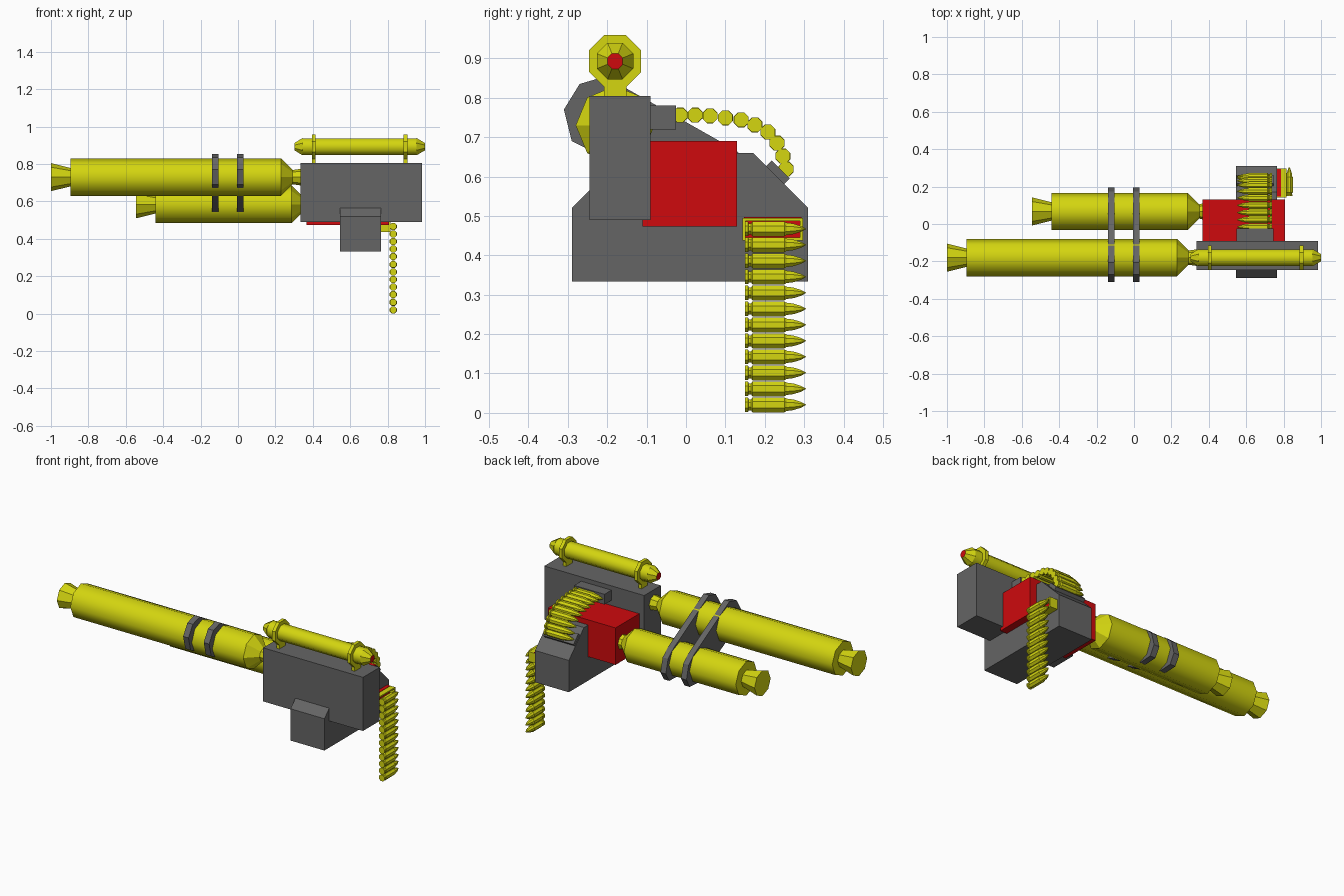
import bpy, bmesh, math
from mathutils import Vector

if "Cube" in bpy.data.objects:
    bpy.data.objects.remove(bpy.data.objects["Cube"])


def material(name, rgb):
    m = bpy.data.materials.new(name)
    m.diffuse_color = (*rgb, 1)
    m.use_nodes = True
    m.node_tree.nodes["Principled BSDF"].inputs["Base Color"].default_value = m.diffuse_color
    return m


YELLOW = material("yellow", (0.66, 0.67, 0.005))
RED = material("red", (0.62, 0.003, 0.004))
GREY = material("dark grey", (0.13, 0.13, 0.13))


def finish(name, bm, *mats):
    bmesh.ops.recalc_face_normals(bm, faces=bm.faces)
    me = bpy.data.meshes.new(name)
    bm.to_mesh(me)
    bm.free()
    for m in mats:
        me.materials.append(m)
    ob = bpy.data.objects.new(name, me)
    bpy.context.collection.objects.link(ob)
    return ob


def add_lathe(bm, axis, center, profile, sides=8, phase=0.0, smooth=False):
    """Spin (distance, radius) points around the x or y axis; caps both ends."""
    c, rings = Vector(center), []
    for t, r in profile:
        ring = []
        for i in range(sides):
            a = phase + 2 * math.pi * i / sides
            u, v = r * math.cos(a), r * math.sin(a)
            ring.append(bm.verts.new(c + Vector((t, u, v) if axis == "x" else (u, t, v))))
        rings.append(ring)
    for k in range(len(rings) - 1):
        a, b = rings[k], rings[k + 1]
        tube = abs(profile[k][1] - profile[k + 1][1]) < 1e-6
        for i in range(sides):
            j = (i + 1) % sides
            f = bm.faces.new((a[i], a[j], b[j], b[i]))
            f.smooth = smooth and tube
    return bm.faces.new(rings[0]), bm.faces.new(rings[-1])


def box(name, x, y, z, mat, tilt=0.0):
    bm = bmesh.new()
    bmesh.ops.create_cube(bm, size=1)
    bmesh.ops.scale(bm, vec=(x[1] - x[0], y[1] - y[0], z[1] - z[0]), verts=bm.verts)
    ob = finish(name, bm, mat)
    ob.location = [(a + b) / 2 for a, b in (x, y, z)]
    ob.rotation_euler.x = tilt
    return ob


def plate(name, x, outline, mat):
    """Extrude a (y, z) outline along x."""
    bm = bmesh.new()
    f = bm.faces.new([bm.verts.new((x[0], y, z)) for y, z in outline])
    g = bmesh.ops.extrude_face_region(bm, geom=[f])["geom"]
    bmesh.ops.translate(bm, vec=(x[1] - x[0], 0, 0),
                        verts=[v for v in g if isinstance(v, bmesh.types.BMVert)])
    return finish(name, bm, mat)


# Two barrels with flared muzzles, tapered rear and neck
def barrel(name, y, z, x_muzzle, x_start, x_end, x_neck):
    bm = bmesh.new()
    add_lathe(bm, "x", (0, y, z), [
        (x_muzzle, 0.075), (x_start, 0.049), (x_start, 0.1), (x_end, 0.1),
        (x_end + 0.062, 0.038), (x_neck, 0.045)], smooth=True)
    finish(name, bm, YELLOW)


barrel("upper_barrel", -0.18, 0.73, -1.0, -0.895, 0.23, 0.34)
barrel("lower_barrel", 0.067, 0.585, -0.545, -0.44, 0.287, 0.375)

# Bands strapping the barrels together
band = [(-0.31, 0.77), (-0.27, 0.835), (-0.205, 0.854), (0.126, 0.667), (0.175, 0.625),
        (0.196, 0.545), (0.165, 0.492), (0.085, 0.488), (-0.24, 0.665), (-0.29, 0.69)]
for n, x in (("front", -0.14), ("rear", -0.006)):
    plate(n + "_barrel_band", (x, x + 0.035), band, GREY)

# Receiver body, ammunition block and red core
box("receiver", (0.335, 0.985), (-0.245, -0.09), (0.49, 0.805), GREY)
box("red_core", (0.367, 0.808), (-0.11, 0.13), (0.473, 0.69), RED)
plate("ammunition_block", (0.545, 0.765),
      [(-0.29, 0.333), (0.31, 0.333), (0.31, 0.52), (0.17, 0.66), (-0.15, 0.66), (-0.29, 0.52)], GREY)

# Sight tube with red lenses, held by two rings on posts
EIGHTH = math.pi / 8
bm = bmesh.new()
for f in add_lathe(bm, "x", (0, -0.18, 0.893), [
        (0.303, 0.022), (0.345, 0.05), (0.345, 0.048), (0.955, 0.048), (0.955, 0.05), (1.0, 0.021)],
        phase=EIGHTH, smooth=True):
    f.material_index = 1
finish("sight_tube", bm, YELLOW, RED)
for n, x in (("front", 0.395), ("rear", 0.885)):
    bm = bmesh.new()
    add_lathe(bm, "x", (x, -0.18, 0.893), [(0, 0.0715), (0.02, 0.0715)], phase=EIGHTH)
    finish(n + "_sight_ring", bm, YELLOW)
    box(n + "_sight_post", (x, x + 0.02), (-0.208, -0.151), (0.80, 0.85), YELLOW)

# Feed sockets at both ends of the curved belt
box("receiver_feed_socket", (0.548, 0.745), (-0.095, -0.025), (0.72, 0.78), GREY)
box("block_feed_socket", (0.548, 0.745), (0.19, 0.255), (0.575, 0.625), GREY, math.radians(-45))

# Cartridge shape: rim, groove, case, pointed bullet (distance as share of length)
CARTRIDGE = [(0, 0.02), (0.05, 0.02), (0.06, 0.015), (0.10, 0.015), (0.12, 0.0205), (0.65, 0.0205),
             (0.68, 0.017), (0.80, 0.0145), (0.92, 0.008), (1.0, 0.001)]

# Curved belt from receiver to block, bullets pointing along -x
path = [(-0.015, 0.756), (0.023, 0.756), (0.061, 0.754), (0.10, 0.749), (0.14, 0.744),
        (0.175, 0.731), (0.208, 0.713), (0.231, 0.685), (0.246, 0.652), (0.254, 0.619)]
bm = bmesh.new()
for y, z in path:
    add_lathe(bm, "x", (0.737, y, z), [(-0.187 * t, r) for t, r in CARTRIDGE], phase=EIGHTH)
finish("curved_cartridge_belt", bm, YELLOW)

# Hanging belt, bullets pointing along +y
bm = bmesh.new()
for i in range(12):
    add_lathe(bm, "y", (0.83, 0.15, 0.0205 + 0.0406 * i),
              [(0.154 * t, r) for t, r in CARTRIDGE], phase=EIGHTH)
finish("hanging_cartridge_belt", bm, YELLOW)

# Outlet on the block where the hanging belt starts: yellow frame round a red plate
Y, Z, X = (0.143, 0.297), (0.437, 0.495), (0.76, 0.815)
box("outlet_top", X, Y, (Z[1] - 0.008, Z[1]), YELLOW)
box("outlet_bottom", X, Y, (Z[0], Z[0] + 0.008), YELLOW)
box("outlet_front", X, (Y[0], Y[0] + 0.008), Z, YELLOW)
box("outlet_back", X, (Y[1] - 0.008, Y[1]), Z, YELLOW)
box("outlet_plate", (0.76, 0.785), (0.147, 0.293), (0.441, 0.497), RED)
